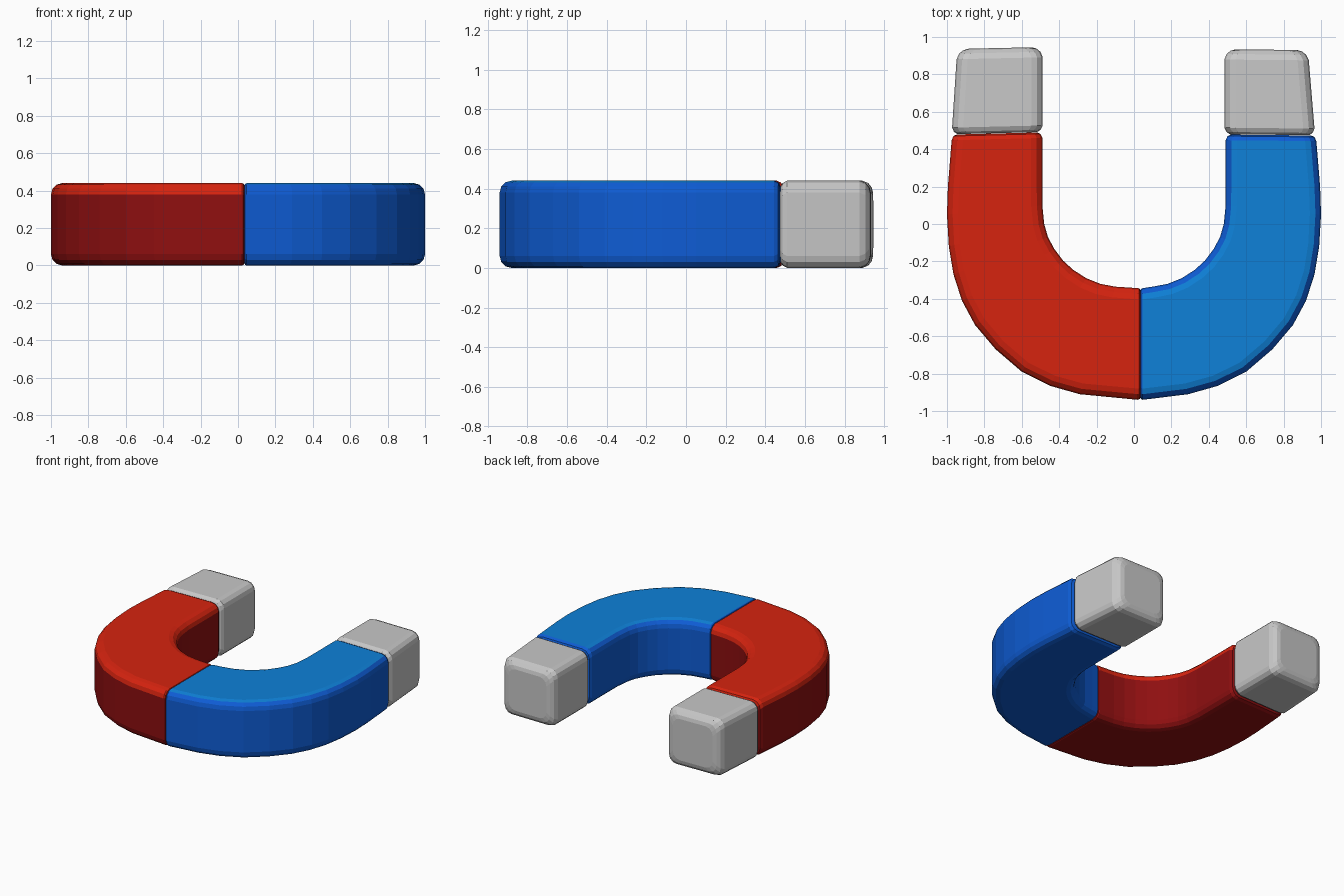
import bpy, bmesh, math
from mathutils import Vector

if "Cube" in bpy.data.objects:
    bpy.data.objects.remove(bpy.data.objects["Cube"])

HEIGHT = 0.44


def material(name, rgb):
    m = bpy.data.materials.new(name)
    lin = [(c / 255 / 12.92) if c <= 10 else ((c / 255 + 0.055) / 1.055) ** 2.4 for c in rgb]
    m.diffuse_color = (*lin, 1)
    m.use_nodes = True
    m.node_tree.nodes["Principled BSDF"].inputs["Base Color"].default_value = m.diffuse_color
    return m


def ring(inner, outer, inset, radius, steps=3):
    """Rounded rectangle standing between an inner and an outer plan point."""
    a, b = Vector((*inner, 0)), Vector((*outer, 0))
    u, half_w, half_h = (b - a).normalized(), (b - a).length / 2 - inset, HEIGHT / 2 - inset
    mid, pts = (a + b) / 2, []
    for k, (sx, sz) in enumerate(((1, 1), (-1, 1), (-1, -1), (1, -1))):
        for i in range(steps + 1):
            t = math.pi / 2 * (k + i / steps)
            s = sx * (half_w - radius) + radius * math.cos(t)
            z = HEIGHT / 2 + sz * (half_h - radius) + radius * math.sin(t)
            pts.append(mid + u * s + Vector((0, 0, z)))
    return pts


def loft(name, sections, materials, top_limit=0.9, radius=0.06):
    """Skin rounded rectangles along the path; upward faces take the second material."""
    bm = bmesh.new()
    rings = [[bm.verts.new(p) for p in ring(*s, radius)] for s in sections]
    n = len(rings[0])
    for r, q in zip(rings, rings[1:]):
        for i in range(n):
            j = (i + 1) % n
            bm.faces.new((r[i], r[j], q[j], q[i]))
    bm.faces.new(rings[0])
    bm.faces.new(rings[-1])
    bmesh.ops.recalc_face_normals(bm, faces=bm.faces)
    bm.normal_update()
    for f in bm.faces:
        f.material_index = int(len(materials) > 1 and f.normal.z > top_limit)
    me = bpy.data.meshes.new(name)
    bm.to_mesh(me)
    bm.free()
    for m in materials:
        me.materials.append(m)
    ob = bpy.data.objects.new(name, me)
    bpy.context.collection.objects.link(ob)
    return ob


red_top = material("bright red", (214, 35, 15))
red_side = material("dark red", (143, 15, 16))
blue_top = material("light blue", (14, 129, 216))
blue_side = material("deep blue", (14, 92, 212))
grey = material("light grey", (200, 200, 200))

# Half of the horseshoe plan on the positive side: (inner point, outer point)
BEND = [((.49, .2), (.995, .2)), ((.49, .1), (1, .05)), ((.48, 0), (.99, -.12)),
        ((.46, -.07), (.965, -.27)), ((.425, -.135), (.92, -.41)),
        ((.38, -.195), (.85, -.54)), ((.325, -.245), (.74, -.67)),
        ((.255, -.29), (.6, -.79)), ((.18, -.32), (.45, -.865)),
        ((.1, -.335), (.29, -.91))]


def half(side, tip_in, tip_out, seam_x):
    flip = lambda p: (side * p[0], p[1])
    tip = [((side * .49, tip_in - dy), (side * .975, tip_out - dy), d)
           for dy, d in ((0, .028), (.008, .01), (.03, 0))]
    bend = [(flip(i), flip(o), 0) for i, o in BEND]
    seam = [((seam_x + side * dx, -.343), (seam_x + side * dx, -.94), d)
            for dx, d in ((.012, 0), (.004, .004), (0, .012))]
    return tip + bend + seam


# Horseshoe body halves
loft("red_half", half(-1, .49, .478, .034), [red_side, red_top], 0.2)
loft("blue_half", half(1, .478, .473, .034), [blue_side, blue_top], 0.95)


# Grey pole tips, tapering slightly on the outer side
def pole(name, side, start, end, xs, inner):
    rows = [(0, .03), (.012, .012), (.035, 0), (.4, 0), (.43, .012), (.448, .034), (.455, .06)]
    secs = []
    for dy, d in rows:
        t = dy / .455
        y_in = start[0] + (end[0] - start[0]) * t
        y_out = start[1] + (end[1] - start[1]) * t
        x_out = xs[0] + (xs[1] - xs[0]) * t
        secs.append(((side * inner, y_in), (side * x_out, y_out), d))
    loft(name, secs, [grey])


pole("left_pole_tip", -1, (.492, .48), (.946, .936), (.975, .945), .488)
pole("right_pole_tip", 1, (.48, .475), (.934, .93), (.968, .93), .483)
